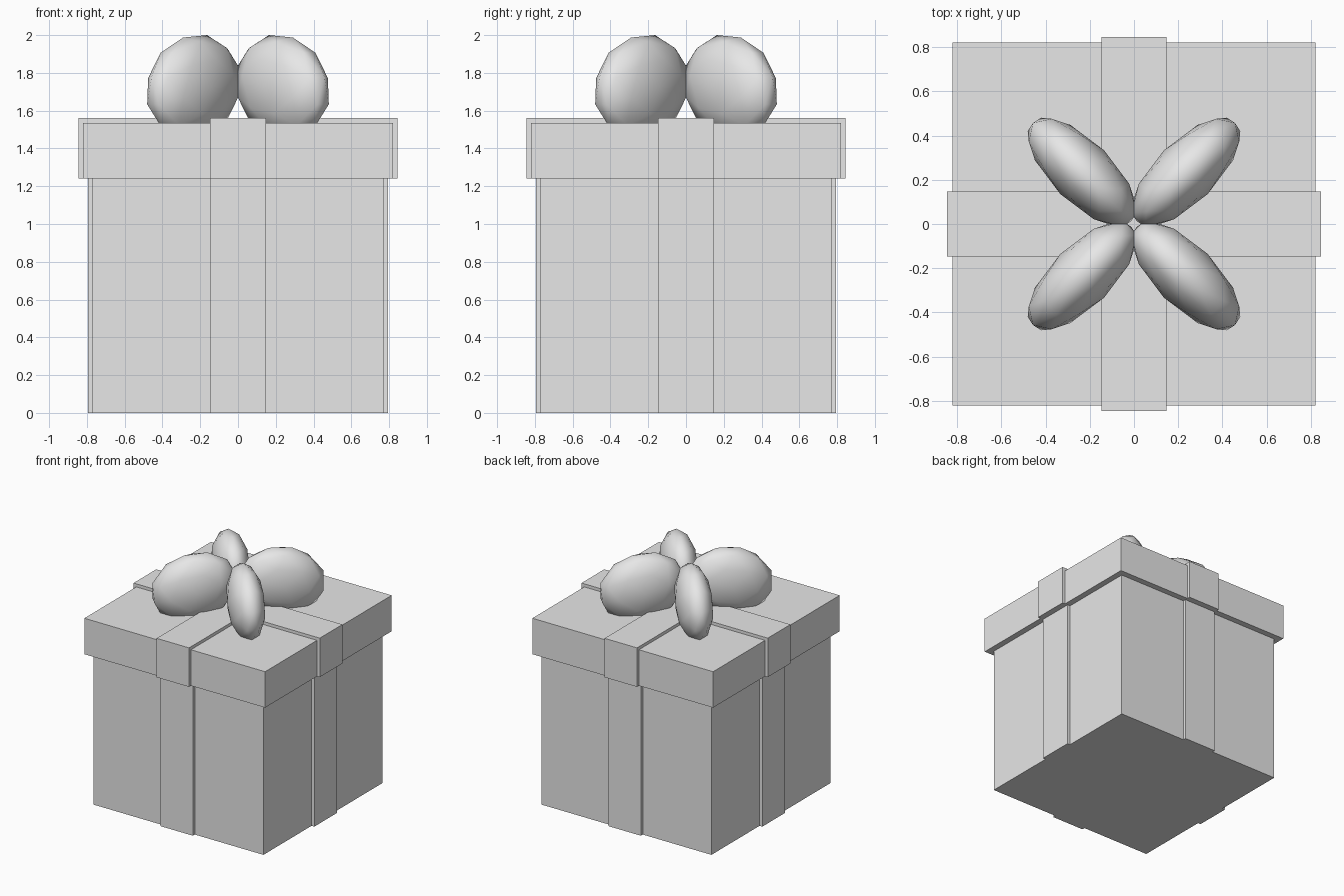
import bpy, bmesh, math
from mathutils import Matrix

cube = bpy.data.objects.get("Cube")
if cube:
    bpy.data.objects.remove(cube, do_unlink=True)

GREY = (0.8, 0.8, 0.8, 1.0)
paper = bpy.data.materials.new("light_grey")
paper.use_nodes = True
paper.diffuse_color = GREY
paper.node_tree.nodes["Principled BSDF"].inputs["Base Color"].default_value = GREY


def finish(name, bm, smooth=False):
    """Turn a bmesh into a named, coloured object."""
    bmesh.ops.recalc_face_normals(bm, faces=bm.faces)
    for face in bm.faces:
        face.smooth = smooth
    mesh = bpy.data.meshes.new(name)
    bm.to_mesh(mesh)
    bm.free()
    mesh.materials.append(paper)
    obj = bpy.data.objects.new(name, mesh)
    bpy.context.collection.objects.link(obj)
    return obj


def prism(name, outline, bottom, top):
    """Extrude a flat outline straight up."""
    bm = bmesh.new()
    base = bm.faces.new([bm.verts.new((x, y, bottom)) for x, y in outline])
    up = bmesh.ops.extrude_face_region(bm, geom=[base], use_keep_orig=True)
    verts = [v for v in up["geom"] if isinstance(v, bmesh.types.BMVert)]
    bmesh.ops.translate(bm, verts=verts, vec=(0, 0, top - bottom))
    return finish(name, bm)


def square(r):
    return [(-r, -r), (r, -r), (r, r), (-r, r)]


def cross(r, w):
    """Plus-shaped outline: arm length r, half width w."""
    points, x, y = [], 1, 0
    for _ in range(4):
        for a, b in ((r, -w), (r, w), (w, w)):
            points.append((a * x - b * y, a * y + b * x))
        x, y = -y, x
    return points


# Box and lid, each with its crossing ribbon
RIBBON = 0.147
LID_Z = 1.24
prism("box", square(0.77), 0, LID_Z)
prism("box_ribbon", cross(0.795, RIBBON), 0, LID_Z)
prism("lid", square(0.82), LID_Z, 1.535)
prism("lid_ribbon", cross(0.845, RIBBON), LID_Z, 1.56)

# Bow: four tilted oval loops on the diagonals
shape = (Matrix.Translation((-0.332, 0, 0))
         @ Matrix.Rotation(math.radians(-17), 4, 'Y')
         @ Matrix.Diagonal((0.335, 0.14, 0.272, 1)))
for i, side in enumerate(("back_left", "back_right", "front_right", "front_left")):
    turn = Matrix.Rotation(math.radians(225 + 90 * i), 4, 'Z')
    bm = bmesh.new()
    bmesh.ops.create_icosphere(bm, subdivisions=2, radius=1,
                               matrix=Matrix.Translation((0, 0, 1.727)) @ turn @ shape)
    finish("bow_loop_" + side, bm, smooth=True)
